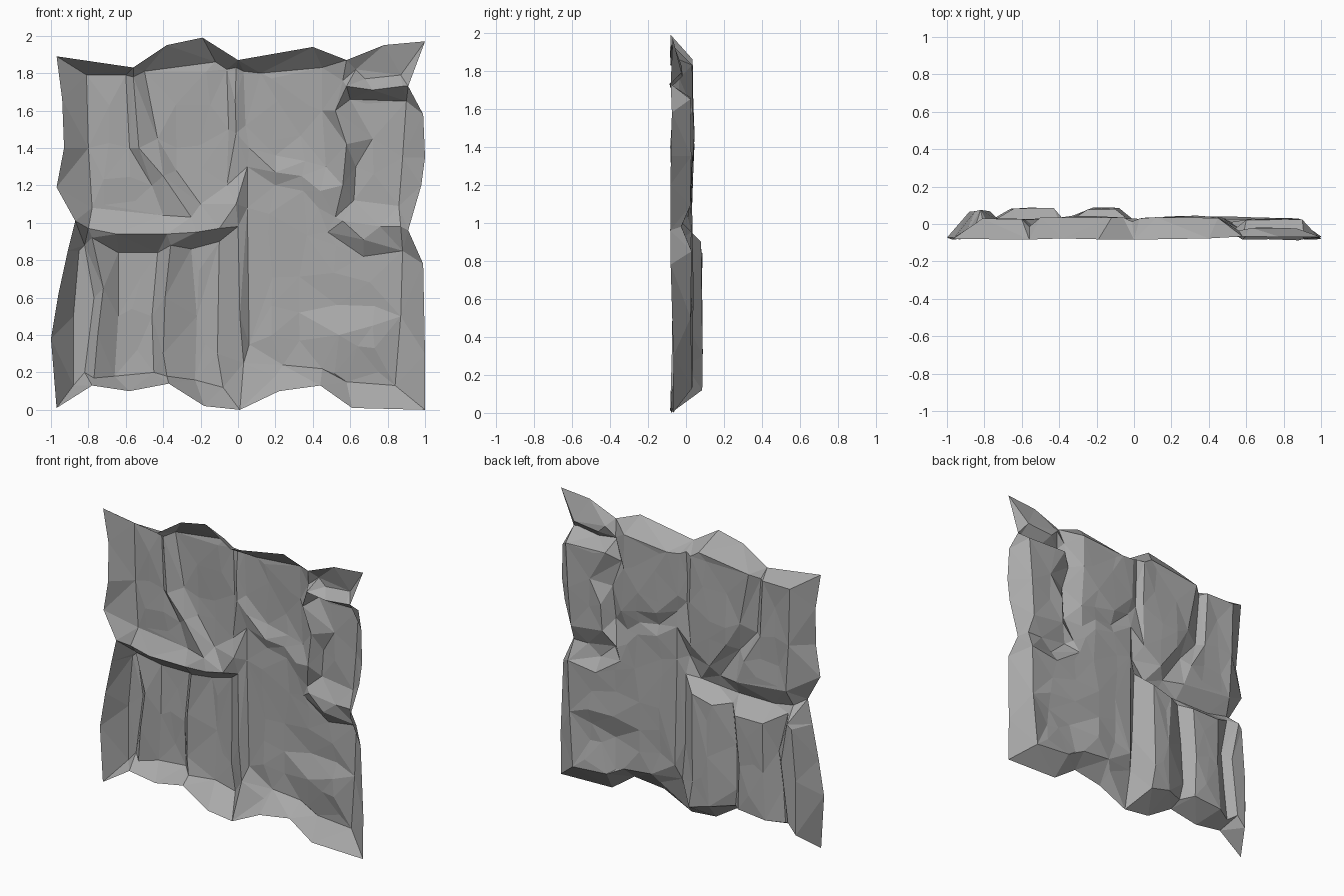
import bpy
import bmesh
import random
from mathutils import Vector
from mathutils.geometry import delaunay_2d_cdt

random.seed(4)
cube = bpy.data.objects.get("Cube")
if cube:
    bpy.data.objects.remove(cube, do_unlink=True)

# Ragged outer rim of the rock panel, as (x, z), clockwise from the top left
RIM = [(-.97, 1.89), (-.56, 1.83), (-.38, 1.95), (-.19, 1.99), (0, 1.87),
       (.4, 1.94), (.58, 1.87), (.78, 1.95), (1, 1.97), (.91, 1.73),
       (.99, 1.58), (1, 1.35), (.98, 1.2), (.91, .96), (.99, .78),
       (1, .3), (1, 0), (.61, .01), (.44, .13), (.22, .1), (.01, 0),
       (-.18, .02), (-.37, .14), (-.58, .1), (-.78, .13), (-.97, .01),
       (-1, .38), (-.96, .62), (-.91, .85), (-.87, 1.01), (-.97, 1.19),
       (-.93, 1.4), (-.94, 1.66)]
RIM_DEPTH = -.075

# Broad faces of the boulders: how far each bulges to the back, and its outline
SLABS = {
    "upper_left": (.025, [(-.81, 1.79), (-.6, 1.79), (-.58, 1.4), (-.46, 1.2),
                          (-.4, 1.04), (-.78, 1.08), (-.8, 1.4)]),
    "upper_middle": (.035, [(-.5, 1.81), (-.12, 1.86), (-.06, 1.82), (-.05, 1.5),
                            (-.06, 1.2), (-.2, 1.1), (-.33, 1.28), (-.43, 1.45)]),
    "upper_right": (.035, [(.03, 1.81), (.12, 1.8), (.45, 1.83), (.45, 1.6),
                           (.47, 1.3), (.36, 1.33), (.2, 1.36), (.04, 1.52)]),
    "corner_chip": (-.02, [(.63, 1.82), (.87, 1.79), (.68, 1.77)]),
    "far_right": (.025, [(.6, 1.66), (.9, 1.65), (.88, 1.35), (.86, 1.09),
                         (.62, 1.12), (.63, 1.3), (.72, 1.45)]),
    "lower_right": (.03, [(.05, 1.08), (.05, 1.3), (.2, 1.2), (.35, 1.17),
                          (.43, 1.08), (.48, .95), (.67, .82), (.88, .85),
                          (.87, .5), (.84, .13), (.58, .15), (.45, .22),
                          (.24, .24), (.06, .35)]),
    "lower_middle": (.082, [(-.25, .86), (-.1, .9), (-.11, .3), (-.08, .12),
                            (-.23, .16), (-.22, .5)]),
    "lower_left": (.082, [(-.64, .84), (-.43, .84), (-.46, .5), (-.45, .2),
                          (-.66, .18), (-.64, .5)]),
    "edge_strip": (.07, [(-.85, .85), (-.82, .88), (-.77, .6), (-.82, .2),
                         (-.88, .13), (-.88, .5)]),
}

# Cracks between the boulders: depth and path
CRACKS = {
    "middle": (-.03, [(-.8, .97), (-.65, .94), (-.38, .94), (-.22, .95),
                      (-.1, .97), (-.01, 1.1)]),
    "upper_left": (-.01, [(-.56, 1.78), (-.53, 1.4), (-.4, 1.25), (-.25, 1.03)]),
    "upper_centre": (.01, [(-.01, 1.83), (-.015, 1.65), (-.01, 1.48), (.06, 1.4),
                           (.2, 1.27), (.34, 1.25), (.44, 1.17), (.52, 1.03)]),
    "right_ridge": (-.04, [(.56, 1.76), (.52, 1.6), (.58, 1.42), (.56, 1.2)]),
    "corner_ledge": (-.08, [(.58, 1.73), (.72, 1.71), (.88, 1.73)]),
    "right_middle": (-.03, [(.56, 1.01), (.67, .91), (.76, .98), (.87, .98)]),
    "centre_wall": (0, [(0, .98), (.01, .5), (.03, .25), (.2, .18)]),
    "left_wall": (.01, [(-.36, .88), (-.39, .6), (-.4, .3), (-.38, .18)]),
    "strip_wall": (.01, [(-.78, .92), (-.72, .65), (-.75, .4), (-.77, .17)]),
    "low_chip": (-.005, [(.54, .4), (.64, .34), (.73, .33), (.72, .45)]),
}


def inside(point, outline):
    """Even-odd test of a point against a closed outline."""
    px, pz = point
    hit = False
    for (ax, az), (bx, bz) in zip(outline, outline[1:] + outline[:1]):
        if (az > pz) != (bz > pz) and px < ax + (pz - az) * (bx - ax) / (bz - az):
            hit = not hit
    return hit


points, depths, edges = [], [], []


def add_path(path, depth, rough, closed):
    """Store a path of points at a depth, joined by fixed edges."""
    first = len(points)
    for p in path:
        points.append(Vector(p))
        depths.append(depth + random.uniform(-rough, rough))
    count = len(path)
    for i in range(count if closed else count - 1):
        edges.append((first + i, first + (i + 1) % count))


# Rim, boulder faces and cracks
add_path(RIM, RIM_DEPTH, .01, True)
for depth, outline in SLABS.values():
    add_path(outline, depth, .006, True)
for depth, path in CRACKS.values():
    add_path(path, depth, .008, False)

# Loose points that break the boulder faces into shallow facets
STEP = .18
for row in range(12):
    for col in range(-6, 7):
        p = (col * STEP + random.uniform(-.04, .04),
             row * STEP + random.uniform(-.04, .04))
        near = min((q - Vector(p)).length for q in points)
        for depth, outline in SLABS.values():
            if inside(p, outline) and near > .06:
                add_path([p], depth, .01, False)

# Triangulate the sheet inside the rim
rim_face = list(range(len(RIM)))
flat, _, faces, sources, _, _ = delaunay_2d_cdt(points, edges, [rim_face], 1, 1e-5)

bm = bmesh.new()
verts = []
for p, source in zip(flat, sources):
    if source:
        depth = depths[source[0]]
    else:
        depth = depths[min(range(len(points)), key=lambda i: (points[i] - p).length)]
    verts.append(bm.verts.new((p.x, depth, p.y)))
for face in faces:
    bm.faces.new([verts[i] for i in face])
bm.normal_update()
# The bulging side is the outside
for face in bm.faces:
    if face.normal.y < 0:
        face.normal_flip()

mesh = bpy.data.meshes.new("rock_panel")
bm.to_mesh(mesh)
bm.free()
panel = bpy.data.objects.new("rock_panel", mesh)
bpy.context.collection.objects.link(panel)

# Plain grey stone
stone = bpy.data.materials.new("grey_stone")
stone.use_nodes = True
colour = (.4, .4, .4, 1)
stone.diffuse_color = colour
stone.node_tree.nodes["Principled BSDF"].inputs["Base Color"].default_value = colour
mesh.materials.append(stone)
